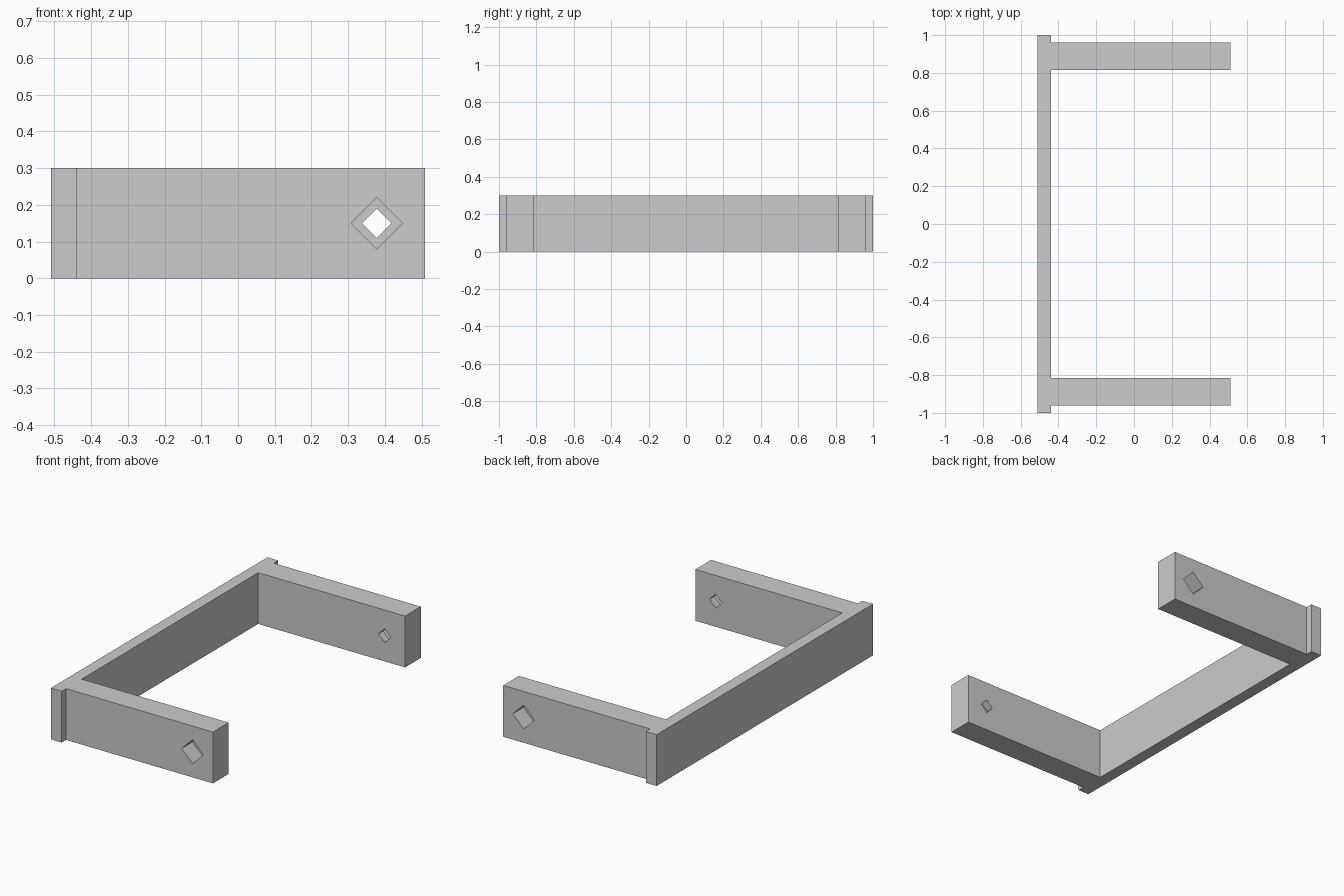
import bpy, bmesh
from math import pi
from mathutils import Matrix

cube = bpy.data.objects.get("Cube")
if cube:
    bpy.data.objects.remove(cube, do_unlink=True)

HEIGHT = 0.3
BACK, STEP, TIP = -0.51, -0.44, 0.51    # x stations
INNER, OUTER, END = 0.815, 0.96, 1.0    # y stations
HOLE_X = 0.378
RECESS = 0.1                            # depth of the wide part of each hole

grey = bpy.data.materials.new("grey")
grey.use_nodes = True
colour = (0.6, 0.6, 0.6, 1)
grey.diffuse_color = colour
grey.node_tree.nodes["Principled BSDF"].inputs["Base Color"].default_value = colour


def make_object(name, bm):
    bmesh.ops.recalc_face_normals(bm, faces=bm.faces)
    mesh = bpy.data.meshes.new(name)
    bm.to_mesh(mesh)
    bm.free()
    mesh.materials.append(grey)
    obj = bpy.data.objects.new(name, mesh)
    bpy.context.collection.objects.link(obj)
    return obj


# Bracket: half outline mirrored across y, then extruded upwards
half = [(STEP, INNER), (TIP, INNER), (TIP, OUTER),
        (STEP, OUTER), (STEP, END), (BACK, END)]
outline = half + [(x, -y) for x, y in reversed(half)]
bm = bmesh.new()
base = bm.faces.new([bm.verts.new((x, y, 0)) for x, y in outline])
top = bmesh.ops.extrude_face_region(bm, geom=[base])["geom"]
bmesh.ops.translate(bm, vec=(0, 0, HEIGHT),
                    verts=[v for v in top if isinstance(v, bmesh.types.BMVert)])
bracket = make_object("bracket", bm)


# Diamond holes: wide from the outside, narrow through to the inside
def cut_diamond(name, radius, y0, y1):
    bm = bmesh.new()
    place = (Matrix.Translation((HOLE_X, (y0 + y1) / 2, HEIGHT / 2))
             @ Matrix.Rotation(pi / 2, 4, 'X'))
    bmesh.ops.create_cone(bm, cap_ends=True, segments=4, radius1=radius,
                          radius2=radius, depth=abs(y1 - y0), matrix=place)
    cutter = make_object(name, bm)
    cutter.hide_render = True
    cutter.hide_set(True)
    mod = bracket.modifiers.new(name, 'BOOLEAN')
    mod.operation = 'DIFFERENCE'
    mod.solver = 'EXACT'
    mod.object = cutter
    return cutter


cutters = []
for side, label in ((-1, "front"), (1, "back")):
    cutters.append(cut_diamond(label + "_recess_cutter", 0.07,
                               side * (OUTER - RECESS), side * (OUTER + 0.1)))
    cutters.append(cut_diamond(label + "_hole_cutter", 0.04,
                               side * (INNER - 0.1), side * (OUTER + 0.05)))

# Apply the cuts and drop the cutters
bpy.context.view_layer.objects.active = bracket
bracket.select_set(True)
for mod in list(bracket.modifiers):
    bpy.ops.object.modifier_apply(modifier=mod.name)
for cutter in cutters:
    bpy.data.objects.remove(cutter, do_unlink=True)
